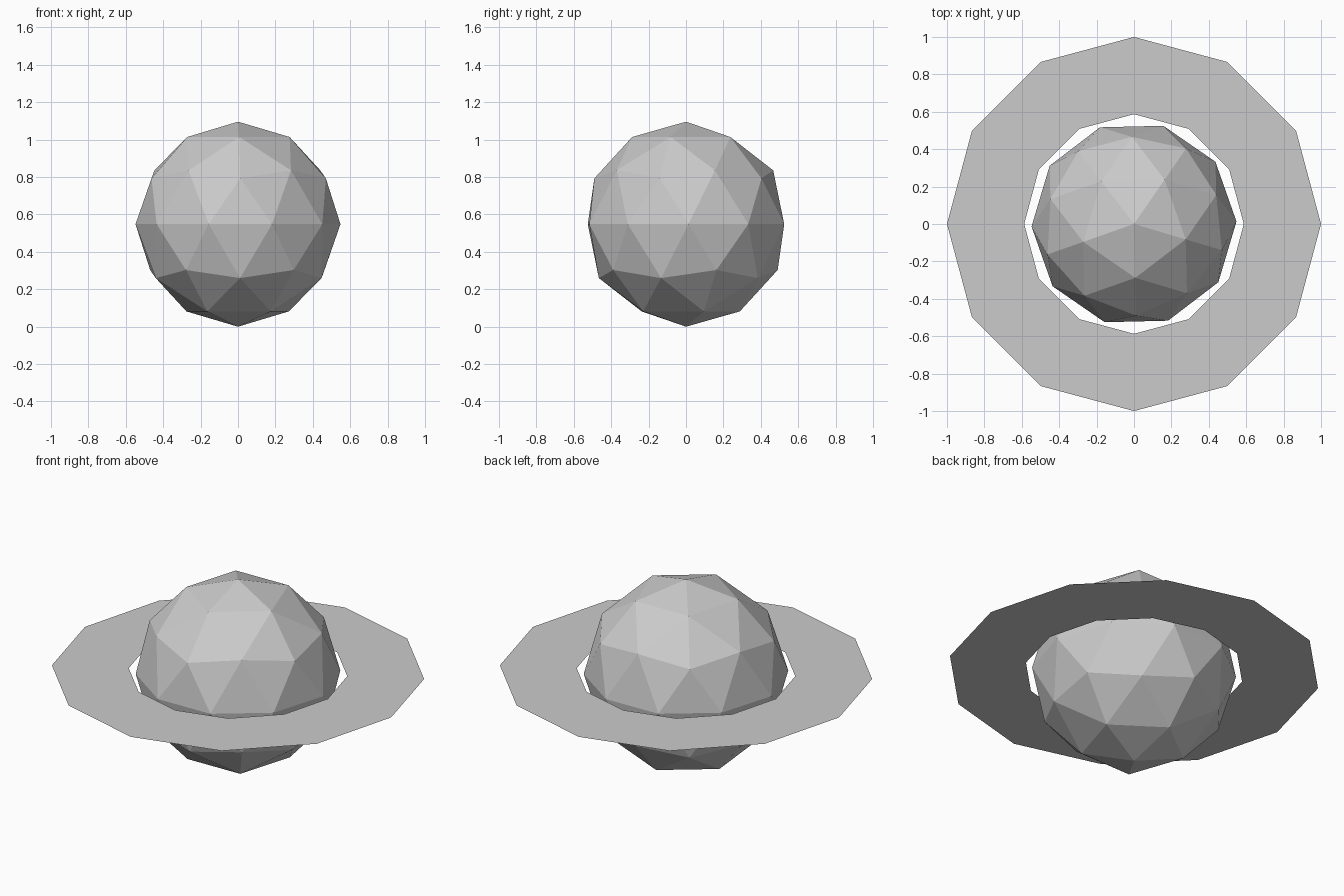
import bpy, bmesh, math

if "Cube" in bpy.data.objects:
    bpy.data.objects.remove(bpy.data.objects["Cube"])

CENTER_Z = 0.548
SIDES = 12


def make_object(name, bm):
    mesh = bpy.data.meshes.new(name)
    bm.to_mesh(mesh)
    bm.free()
    obj = bpy.data.objects.new(name, mesh)
    obj.location.z = CENTER_Z
    bpy.context.collection.objects.link(obj)
    return obj


# Faceted globe, turned slightly about its vertical axis
bm = bmesh.new()
bmesh.ops.create_icosphere(bm, subdivisions=2, radius=0.548)
globe = make_object("planet_globe", bm)
globe.rotation_euler.z = math.radians(-16.6)

# Paper-thin flat ring around the equator
bm = bmesh.new()
inner, outer = [
    [bm.verts.new((r * math.cos(math.tau * i / SIDES), r * math.sin(math.tau * i / SIDES), 0))
     for i in range(SIDES)]
    for r in (0.587, 1.0)
]
for i in range(SIDES):
    j = (i + 1) % SIDES
    bm.faces.new((inner[i], outer[i], outer[j], inner[j]))
make_object("planet_ring", bm)
